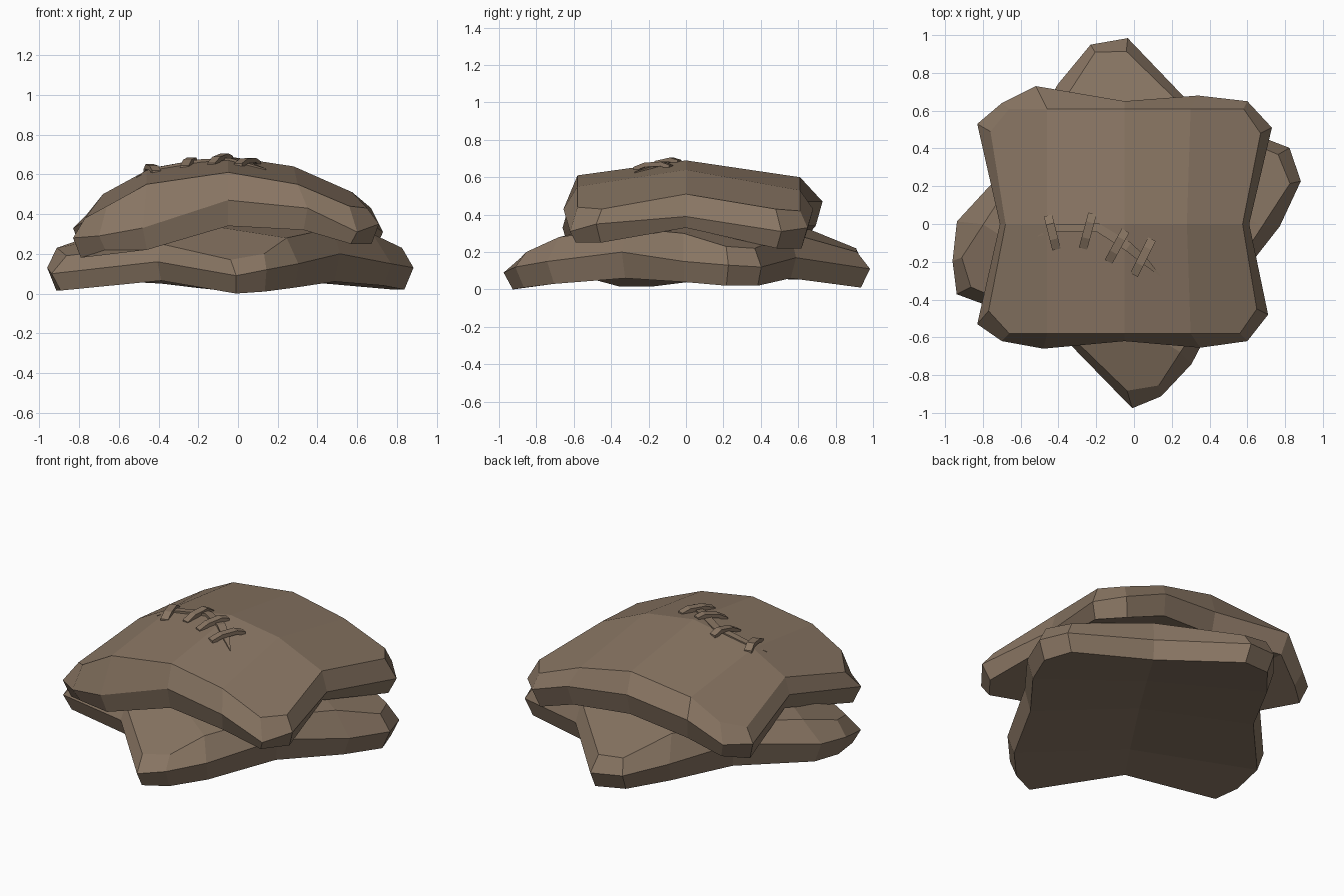
import bpy, bmesh, math
from mathutils import Vector

if "Cube" in bpy.data.objects:
    bpy.data.objects.remove(bpy.data.objects["Cube"])

hide_mat = bpy.data.materials.new("brown leather")
hide_mat.diffuse_color = (0.25, 0.18, 0.125, 1)
hide_mat.use_nodes = True
hide_mat.node_tree.nodes["Principled BSDF"].inputs["Base Color"].default_value = hide_mat.diffuse_color

# Outline of a pelt (counter-clockwise from front left) and its inner top rim
OUTER = [(-.70, -.62), (-.48, -.66), (-.05, -.62), (.35, -.655), (.60, -.62),
         (.71, -.48), (.61, 0), (.73, .51),
         (.60, .65), (.34, .68), (-.05, .65), (-.52, .73), (-.70, .64),
         (-.83, .53), (-.71, 0), (-.83, -.53)]
RIM = [(-.66, -.58), (-.46, -.58), (-.05, -.58), (.30, -.58), (.56, -.58),
       (.65, -.45), (.575, 0), (.67, .48),
       (.58, .61), (.30, .61), (-.05, .61), (-.46, .61), (-.66, .61),
       (-.76, .49), (-.68, 0), (-.77, -.46)]
MID_X = (-.46, -.05, .28)
# Cap faces: numbers over 15 are the three points of the middle row
CAP = [(0, 1, 16, 14, 15), (1, 2, 17, 16), (2, 3, 18, 17), (3, 4, 5, 6, 18),
       (18, 6, 7, 8, 9), (17, 18, 9, 10), (16, 17, 10, 11), (14, 16, 11, 12, 13)]


def finish(bm, name):
    bmesh.ops.recalc_face_normals(bm, faces=bm.faces)
    me = bpy.data.meshes.new(name)
    bm.to_mesh(me)
    bm.free()
    me.materials.append(hide_mat)
    ob = bpy.data.objects.new(name, me)
    bpy.context.collection.objects.link(ob)
    return ob


def pelt(name, rim_z, outer_z, under_z, top_mid, under_mid, turn=0, size=1, tuck=.95, shift=(0, 0)):
    bm = bmesh.new()
    c, s = math.cos(turn), math.sin(turn)

    def vert(x, y, z):
        x = (x + .05) * size
        y *= size
        return bm.verts.new((x * c - y * s - .05 + shift[0], x * s + y * c + shift[1], z))

    top = [vert(x, y, z) for (x, y), z in zip(RIM, rim_z)]
    edge = [vert(x, y, z) for (x, y), z in zip(OUTER, outer_z)]
    under = [vert((x + .05) * tuck - .05, y * tuck, z) for (x, y), z in zip(OUTER, under_z)]
    for a, b in ((top, edge), (edge, under)):
        for i in range(16):
            j = (i + 1) % 16
            bm.faces.new((a[i], b[i], b[j], a[j]))
    for ring, mids in ((top, top_mid), (under, under_mid)):
        pts = ring + [vert(x, 0, z) for x, z in zip(MID_X, mids)]
        for f in CAP:
            bm.faces.new([pts[i] for i in f])
    return finish(bm, name)


# Upper pelt
pelt("upper_pelt",
     [.44, .55, .61, .55, .44, .43, .51, .43, .42, .53, .60, .55, .45, .40, .50, .38],
     [.29, .33, .47, .43, .31, .35, .39, .31, .33, .43, .47, .47, .33, .33, .40, .28],
     [.22, .22, .34, .32, .25, .25, .33, .22, .22, .31, .34, .34, .24, .22, .31, .18],
     (.62, .69, .64), (.39, .43, .40))

# Lower pelt: same cut, turned and flatter
pelt("lower_pelt",
     [.20, .28, .33, .30, .23, .22, .30, .20, .22, .32, .33, .27, .23, .19, .25, .17],
     [.12, .15, .20, .15, .13, .12, .17, .11, .13, .17, .21, .16, .13, .10, .16, .09],
     [.01, .03, .06, .04, .02, .02, .06, .01, .03, .05, .06, .04, .015, .015, .065, 0],
     (.36, .38, .36), (.10, .12, .10),
     turn=math.radians(57), size=1.045, shift=(.02, .01))


# Height of the upper pelt's surface near the seam
def surface(x, y):
    prof = [(-.68, .50), (-.46, .62), (-.05, .69), (.28, .64)]
    for (x0, z0), (x1, z1) in zip(prof, prof[1:]):
        if x <= x1:
            return z0 + (z1 - z0) * (x - x0) / (x1 - x0) - abs(y) * .13


def strip(name, path, widths, lifts, thick):
    """Flat bar following a path over the pelt."""
    bm = bmesh.new()
    rings = []
    for i, p in enumerate(path):
        p = Vector(p)
        d = (Vector(path[min(i + 1, len(path) - 1)]) - Vector(path[max(i - 1, 0)])).normalized()
        n = Vector((-d.y, d.x)) * widths[i] / 2
        z = surface(p.x, p.y) + lifts[i]
        rings.append([bm.verts.new((q.x, q.y, h)) for q, h in
                      ((p - n, z - thick), (p + n, z - thick), (p + n, z), (p - n, z))])
    for a, b in zip(rings, rings[1:]):
        for i in range(4):
            j = (i + 1) % 4
            bm.faces.new((a[i], a[j], b[j], b[i]))
    bm.faces.new(rings[0])
    bm.faces.new(rings[-1])
    return finish(bm, name)


# Seam and the four stitches crossing it
strip("seam", [(-.51, -.065), (-.41, -.02), (-.19, -.02), (-.03, -.12), (.05, -.19), (.14, -.275)],
      [.004, .04, .045, .05, .04, .004], [.004, .01, .012, .012, .01, .004], .03)
for k, (a, b) in enumerate([((-.455, .045), (-.41, -.135)), ((-.22, .055), (-.27, -.13)),
                            ((-.045, -.035), (-.135, -.2)), ((.095, -.08), (0, -.27))]):
    a, b = Vector(a), Vector(b)
    strip(f"stitch_{k + 1}", [a.lerp(b, t)[:] for t in (0, .25, .7, 1)],
          [.045] * 4, [.008, .028, .028, .008], .024)
